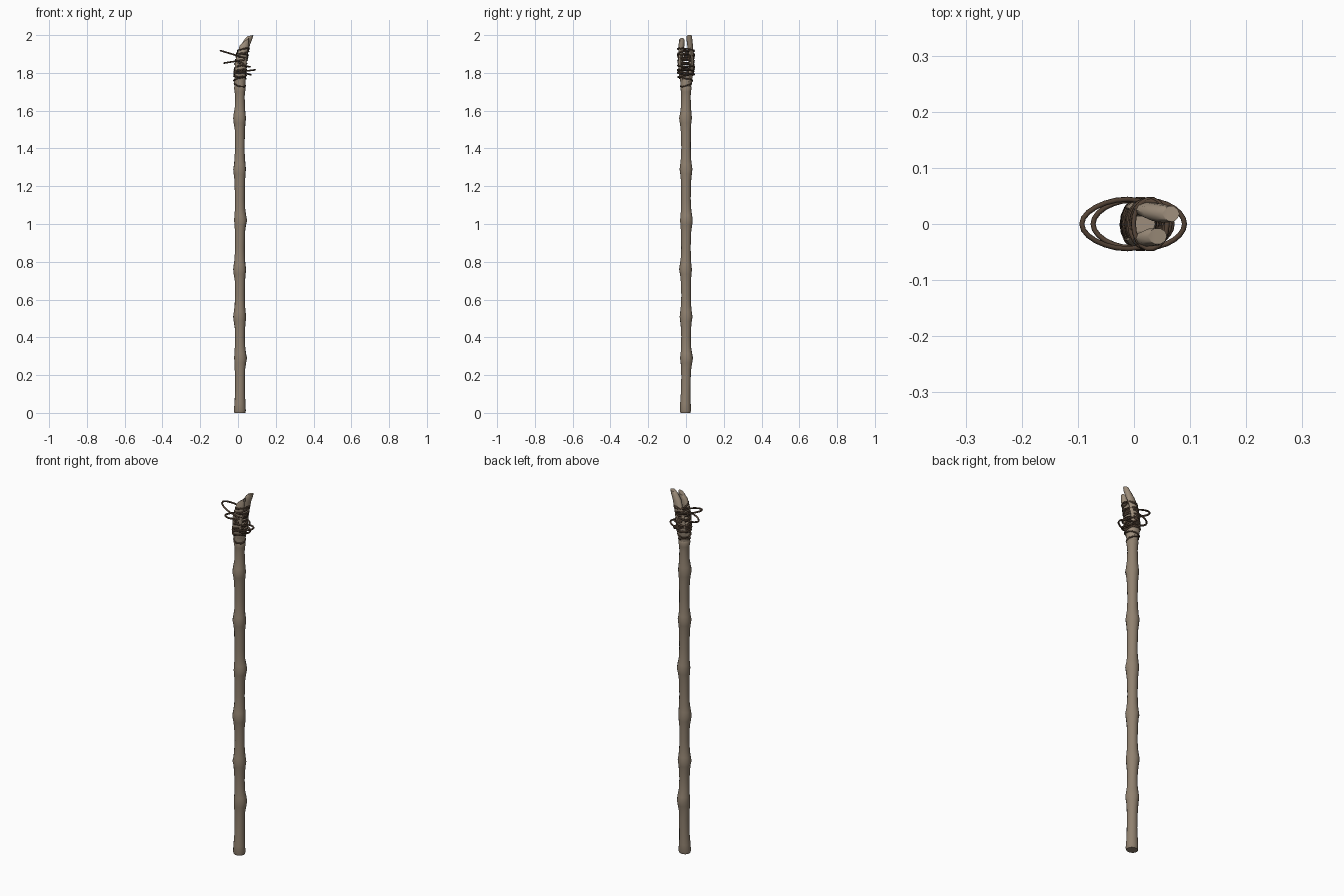
import bpy, bmesh, math, random
from mathutils import Vector

if "Cube" in bpy.data.objects:
    bpy.data.objects.remove(bpy.data.objects["Cube"])
random.seed(4)

def material(name, rgb):
    m = bpy.data.materials.new(name)
    m.diffuse_color = (*rgb, 1)
    m.use_nodes = True
    m.node_tree.nodes["Principled BSDF"].inputs["Base Color"].default_value = m.diffuse_color
    return m

WOOD = material("weathered wood", (0.28, 0.22, 0.16))
PALE = material("pale split wood", (0.34, 0.27, 0.20))
ROPE = material("dark cord", (0.085, 0.054, 0.035))

def loft(name, sections, sides, mat, slant=0.0, wobble=0.0):
    """Skin elliptical rings (z, cx, cy, rx, ry); slant tilts the last ring."""
    bm = bmesh.new()
    rings = []
    for k, (z, cx, cy, rx, ry) in enumerate(sections):
        ring = []
        for i in range(sides):
            a = 2 * math.pi * i / sides
            f = 1 + random.uniform(-wobble, wobble)
            dz = slant * (math.cos(a) - 1) if k == len(sections) - 1 else 0
            ring.append(bm.verts.new((cx + rx * f * math.cos(a), cy + ry * f * math.sin(a), z + dz)))
        rings.append(ring)
    for a, b in zip(rings, rings[1:]):
        for i in range(sides):
            j = (i + 1) % sides
            bm.faces.new((a[i], a[j], b[j], b[i]))
    bm.faces.new(rings[0][::-1])
    bm.faces.new(rings[-1])
    me = bpy.data.meshes.new(name)
    bm.to_mesh(me)
    bm.free()
    me.materials.append(mat)
    ob = bpy.data.objects.new(name, me)
    bpy.context.collection.objects.link(ob)
    bpy.ops.object.select_all(action='DESELECT')
    ob.select_set(True)
    bpy.context.view_layer.objects.active = ob
    bpy.ops.object.shade_smooth_by_angle(angle=math.radians(45))
    return ob

def cord(name, points, radius=0.0046):
    """Closed round cord through the given points."""
    cu = bpy.data.curves.new(name, 'CURVE')
    cu.dimensions = '3D'
    cu.bevel_depth = radius
    cu.bevel_resolution = 1
    cu.resolution_u = 2
    sp = cu.splines.new('POLY')
    sp.points.add(len(points) - 1)
    for p, co in zip(sp.points, points):
        p.co = (*co, 1)
    sp.use_cyclic_u = True
    sp.use_smooth = True
    cu.materials.append(ROPE)
    ob = bpy.data.objects.new(name, cu)
    bpy.context.collection.objects.link(ob)
    return ob

# Shaft: swollen joints between slimmer lengths, flared foot and top lip
KNOTS = [0.29, 0.51, 0.76, 1.02, 1.29, 1.56]
shaft = [(0.0, 0.01, -0.003, 0.029, 0.027), (0.012, 0.01, -0.003, 0.032, 0.030),
         (0.05, 0.01, -0.003, 0.029, 0.028), (0.12, 0.011, -0.001, 0.026, 0.026),
         (0.19, 0.011, 0, 0.026, 0.026)]
for n, z in enumerate(KNOTS):
    ox, oy = 0.003 * math.cos(n * 2.1), 0.003 * math.sin(n * 2.1 + 1)
    for dz, r in ((-0.06, 0.0275), (-0.025, 0.031), (0, 0.0345), (0.025, 0.031), (0.06, 0.027)):
        k = 1 - abs(dz) / 0.08
        shaft.append((z + dz, 0.01 + ox * k, oy * k, r, r))
    shaft.append((z + 0.115, 0.01, 0, 0.0255, 0.0255))
shaft += [(1.70, 0.01, 0, 0.028, 0.027), (1.722, 0.01, 0, 0.031, 0.030), (1.73, 0.01, 0, 0.027, 0.027)]
loft("shaft", shaft, 14, WOOD, wobble=0.03)

# Head: solid neck that splits into two bowed prongs
loft("neck", [(1.715, 0.01, 0, 0.025, 0.025), (1.75, 0.01, 0, 0.030, 0.030),
              (1.785, 0.012, 0, 0.030, 0.034), (1.80, 0.013, 0, 0.024, 0.026)], 12, PALE, wobble=0.03)
loft("tall_prong", [(1.75, 0.010, 0.014, 0.026, 0.015), (1.80, 0.011, 0.026, 0.029, 0.014),
                    (1.86, 0.016, 0.029, 0.029, 0.013), (1.91, 0.027, 0.026, 0.027, 0.014),
                    (1.95, 0.040, 0.021, 0.024, 0.016), (1.98, 0.056, 0.018, 0.020, 0.016),
                    (2.0, 0.066, 0.018, 0.015, 0.014)], 10, PALE, slant=0.003, wobble=0.04)
loft("short_prong", [(1.75, 0.010, -0.014, 0.026, 0.015), (1.80, 0.011, -0.026, 0.029, 0.014),
                     (1.86, 0.015, -0.029, 0.029, 0.013), (1.91, 0.024, -0.027, 0.026, 0.014),
                     (1.945, 0.033, -0.024, 0.024, 0.016), (1.985, 0.042, -0.022, 0.017, 0.014)],
     10, PALE, slant=0.012, wobble=0.04)

# Wrappings: tilted rings of cord around the head
def wrap(z, cx, rx, ry, tilt_x, tilt_y, n=18):
    return [(cx + rx * math.cos(a), ry * math.sin(a),
             z + tilt_x * math.cos(a) + tilt_y * math.sin(a) + random.uniform(-0.002, 0.002))
            for a in (2 * math.pi * i / n for i in range(n))]

cord("neck_binding", wrap(1.737, 0.01, 0.029, 0.029, -0.006, 0.008), 0.004)
cord("neck_binding_upper", wrap(1.765, 0.01, 0.032, 0.034, 0.006, -0.006), 0.004)
for k in range(12):
    z = 1.785 + k * 0.0125
    cx = 0.011 + 0.018 * (k / 11) ** 2
    cord(f"wrapping_{k}", wrap(z, cx, 0.032 - 0.002 * (k / 11), 0.043 + random.uniform(-0.002, 0.002),
                               random.uniform(-0.016, 0.016), random.uniform(-0.012, 0.012)))

# Loose loops: long pointed loops to the left, shorter ones to the right
def loose_loop(x_tip, x_back, z_tip, z_back, ry, n=22):
    pts = []
    for i in range(n):
        a = 2 * math.pi * i / n
        t = (1 + math.cos(a)) / 2
        y = ry * math.sin(a) * (1 - 0.25 * t)
        pts.append((x_back + (x_tip - x_back) * t, y, z_back + (z_tip - z_back) * t))
    return pts

for name, args in {
    "left_loop_upper": (-0.093, 0.050, 1.918, 1.875, 0.050),
    "left_loop_lower": (-0.073, 0.048, 1.852, 1.872, 0.048),
    "right_loop_long": (0.090, -0.018, 1.816, 1.802, 0.047),
    "right_loop_short": (0.068, -0.018, 1.790, 1.815, 0.045),
    "right_loop_high": (0.064, -0.015, 1.832, 1.845, 0.046),
}.items():
    cord(name, loose_loop(*args))
